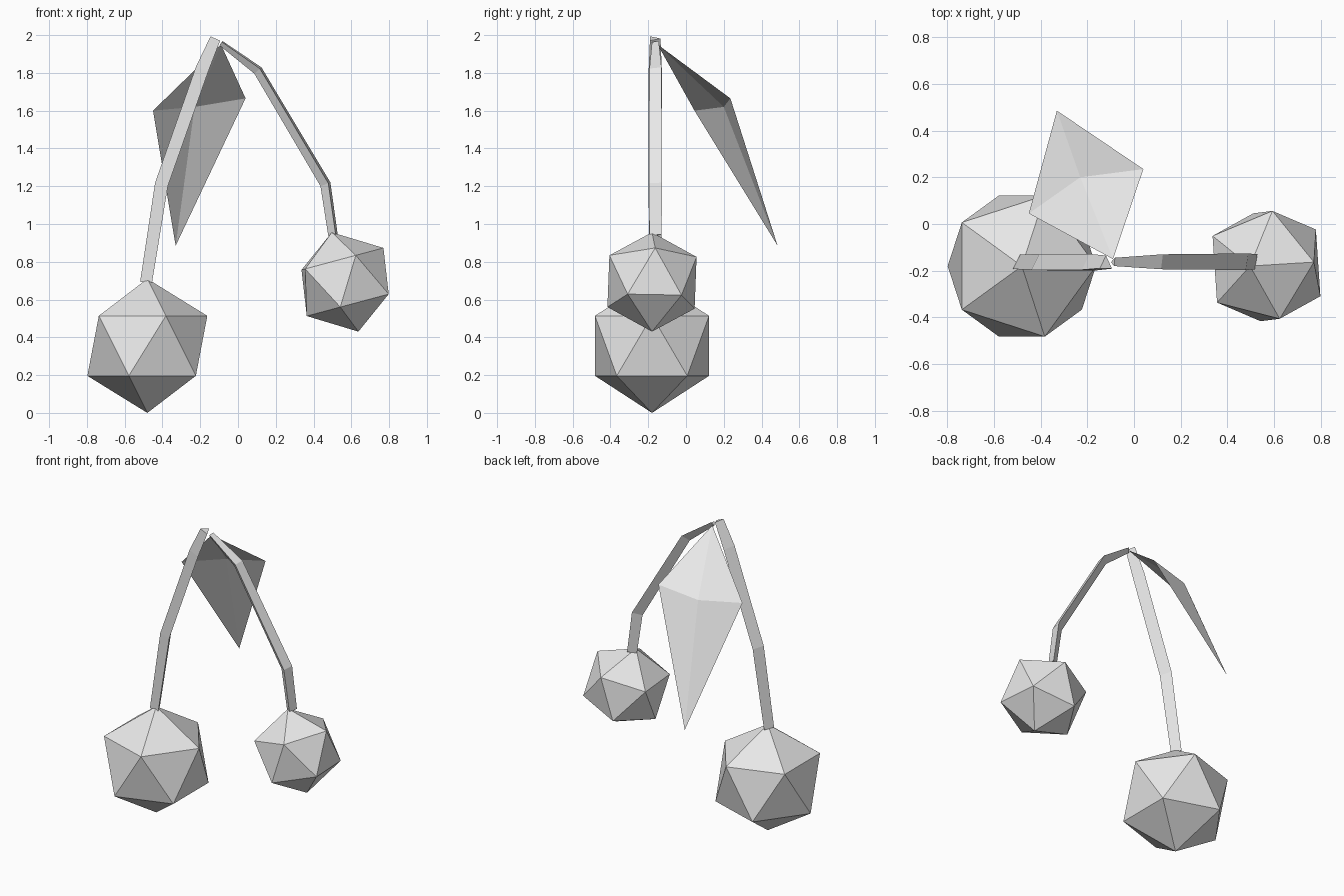
import bpy, bmesh, math
from mathutils import Vector, Matrix

cube = bpy.data.objects.get("Cube")
if cube:
    bpy.data.objects.remove(cube, do_unlink=True)

grey = bpy.data.materials.new("plain_grey")
grey.use_nodes = True
grey.diffuse_color = (0.8, 0.8, 0.8, 1)
grey.node_tree.nodes["Principled BSDF"].inputs["Base Color"].default_value = grey.diffuse_color

DEPTH = -0.163  # shared y of the stems


def finish(name, bm):
    mesh = bpy.data.meshes.new(name)
    bm.to_mesh(mesh)
    bm.free()
    mesh.materials.append(grey)
    obj = bpy.data.objects.new(name, mesh)
    bpy.context.collection.objects.link(obj)
    return obj


def fruit(name, centre, radius, tilt=0, spin=0):
    """Faceted fruit, spun about its axis and then tilted sideways."""
    bm = bmesh.new()
    turn = Matrix.Rotation(math.radians(tilt), 4, 'Y') @ Matrix.Rotation(math.radians(spin), 4, 'Z')
    bmesh.ops.create_icosphere(bm, subdivisions=1, radius=radius,
                               matrix=Matrix.Translation(centre) @ turn)
    return finish(name, bm)


def stem(name, path, section):
    """Sweep a triangular section along (x, z, scale) points."""
    bm = bmesh.new()
    points = [Vector((x, z)) for x, z, _ in path]
    rings = []
    for i, (x, z, scale) in enumerate(path):
        steps = [(b - a).normalized() for a, b in zip(points, points[1:])]
        tangent = (steps[max(i - 1, 0)] + steps[min(i, len(steps) - 1)]).normalized()
        rings.append([bm.verts.new((x - tangent.y * across * scale,
                                    DEPTH + depth * scale,
                                    z + tangent.x * across * scale))
                      for across, depth in section])
    for low, high in zip(rings, rings[1:]):
        for j in range(len(section)):
            k = (j + 1) % len(section)
            bm.faces.new((low[j], low[k], high[k], high[j]))
    bm.faces.new(rings[0])
    bm.faces.new(rings[-1])
    bmesh.ops.recalc_face_normals(bm, faces=bm.faces)
    return finish(name, bm)


# Fruits
fruit("large_fruit", (-0.48, -0.18, 0.355), 0.355)
fruit("small_fruit", (0.567, -0.18, 0.693), 0.272, tilt=-15, spin=4)

# Stems, from the shared top joint down into each fruit
stem("large_fruit_stem",
     [(-0.12, 1.982, 0.8), (-0.19, 1.82, 1), (-0.405, 1.21, 1), (-0.487, 0.69, 0.9)],
     [(-0.035, -0.033), (0.035, -0.035), (0, 0.035)])
stem("small_fruit_stem",
     [(-0.09, 1.957, 0.5), (0.105, 1.813, 0.9), (0.463, 1.21, 1), (0.503, 0.94, 0.9)],
     [(0.028, 0.037), (0.016, -0.034), (-0.028, 0)])

# Leaf: a thin sheet folded around its centre
bm = bmesh.new()
rim = [bm.verts.new(p) for p in ((-0.09, -0.15, 1.95), (-0.45, 0.045, 1.6),
                                 (-0.33, 0.485, 0.885), (0.04, 0.235, 1.665))]
middle = bm.verts.new((-0.23, 0.2, 1.62))
for a, b in zip(rim, rim[1:] + rim[:1]):
    bm.faces.new((b, a, middle))
bm.normal_update()
if sum(f.normal.z for f in bm.faces) < 0:
    bmesh.ops.reverse_faces(bm, faces=bm.faces)
finish("leaf", bm)
